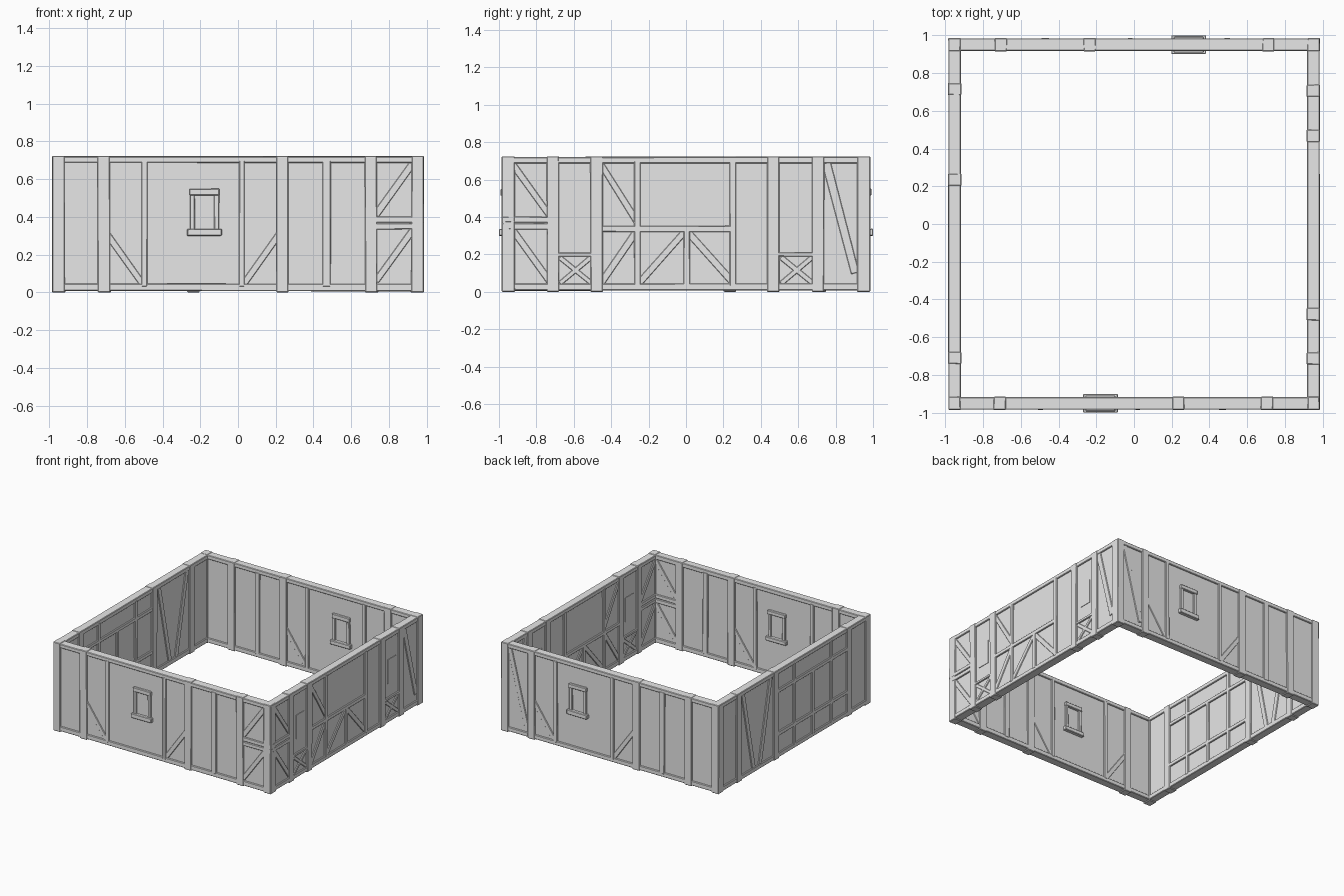
import bpy, bmesh, math, random
from mathutils import Matrix, Vector

random.seed(4)
cube = bpy.data.objects.get("Cube")
if cube:
    bpy.data.objects.remove(cube)

GREY = (0.8, 0.8, 0.8, 1.0)
mat = bpy.data.materials.new("plain grey")
mat.use_nodes = True
mat.diffuse_color = GREY
mat.node_tree.nodes["Principled BSDF"].inputs["Base Color"].default_value = GREY

R = 0.95           # distance from the centre to each wall's middle
TOP = 0.72
PANEL, BRACE, STUD, PLATE, POST = 0.046, 0.06, 0.069, 0.066, 0.071


def wall_frame(x, y, turned):
    """Local x runs along the wall, local y through it."""
    return Matrix.Translation((x, y, 0)) @ Matrix.Rotation(math.radians(90 * turned), 4, 'Z')


FRONT = wall_frame(0, -R, False)
BACK = wall_frame(0, R, False)
RIGHT = wall_frame(R, 0, True)
LEFT = wall_frame(-R, 0, True)


def beam(name, wall, start, end, width, depth, bevel=0.004, wobble=0.002):
    """A hewn timber running from start to end in the plane of a wall."""
    a, b = Vector(start), Vector(end)
    d = b - a
    mid = (a + b) / 2
    bm = bmesh.new()
    bmesh.ops.create_cube(bm, size=1)
    for v in bm.verts:
        v.co = Vector((v.co.x * d.length, v.co.y * depth, v.co.z * width))
        v.co.z += random.uniform(-wobble, wobble)
    if bevel:
        bmesh.ops.bevel(bm, geom=list(bm.edges), offset=bevel, segments=1, affect='EDGES')
    turn = Matrix.Rotation(-math.atan2(d.y, d.x), 4, 'Y')
    bm.transform(wall @ Matrix.Translation((mid.x, 0, mid.y)) @ turn)
    mesh = bpy.data.meshes.new(name)
    bm.to_mesh(mesh)
    bm.free()
    mesh.materials.append(mat)
    obj = bpy.data.objects.new(name, mesh)
    bpy.context.collection.objects.link(obj)
    return obj


def post(side, wall, u):
    beam(side + "_post", wall, (u, 0), (u, TOP + 0.004), 0.065, POST)


def stud(side, wall, u, top=0.7, width=0.033):
    beam(side + "_stud", wall, (u, 0.03), (u, top), width, STUD)


def brace(side, wall, start, end, width=0.036):
    beam(side + "_brace", wall, start, end, width, BRACE, 0.003)


def rail(side, wall, u0, u1, z, width=0.031):
    beam(side + "_rail", wall, (u0, z), (u1, z), width, STUD, 0.003)


def framed_window(side, wall, u):
    for s in (-1, 1):
        beam(side + "_window_jamb", wall, (u + s * 0.064, 0.32), (u + s * 0.064, 0.53), 0.026, 0.074)
    beam(side + "_window_lintel", wall, (u - 0.08, 0.532), (u + 0.08, 0.532), 0.035, 0.085)
    beam(side + "_window_sill", wall, (u - 0.092, 0.318), (u + 0.092, 0.318), 0.035, 0.1)
    beam(side + "_window_pane", wall, (u - 0.06, 0.42), (u + 0.06, 0.42), 0.18, PANEL + 0.004, 0, 0)


def corner_trellis(side, wall, s, lean):
    """Narrow corner bay with a double rail and two parallel braces."""
    for z in (0.35, 0.386):
        rail(side, wall, s * 0.7, s * 0.985, z)
    for low, high in ((0.06, 0.33), (0.41, 0.68)):
        inner, outer = (low, high) if lean else (high, low)
        brace(side, wall, (s * 0.73, inner), (s * 0.925, outer))


def crossed_bay(side, wall, u):
    """Narrow bay with a small shutter above a crossed panel."""
    beam(side + "_shutter", wall, (u, 0.32), (u, 0.515), 0.105, PANEL + 0.008, 0, 0)
    rail(side, wall, u - 0.1, u + 0.1, 0.2, 0.022)
    for s in (-1, 1):
        brace(side, wall, (u - s * 0.085, 0.045), (u + s * 0.085, 0.185), 0.026)


# Infill panels, sill plates and top plates on all four sides
for side, wall in (("front", FRONT), ("back", BACK), ("right", RIGHT), ("left", LEFT)):
    beam(side + "_panel", wall, (-R, TOP / 2), (R, TOP / 2), TOP - 0.03, PANEL, 0, 0)
    beam(side + "_top_plate", wall, (-0.975, 0.704), (0.975, 0.704), 0.034, PLATE)
    beam(side + "_sill_plate", wall, (-0.975, 0.026), (0.975, 0.026), 0.038, PLATE)

# Corner posts
for s in (-1, 1):
    for side, wall in (("front_corner", FRONT), ("back_corner", BACK)):
        post(side, wall, s * 0.952)

# Front and back share one layout, turned half way round
for side, wall, s, window in (("front", FRONT, 1, -0.178), ("back", BACK, -1, 0.29)):
    for u in (-0.712, 0.236, 0.705):
        post(side, wall, s * u)
    stud(side, wall, s * -0.495)
    stud(side, wall, s * 0.02)
    stud(side, wall, s * 0.47, width=0.045)
    brace(side, wall, (s * -0.70, 0.32), (s * -0.495, 0.03))
    brace(side, wall, (s * 0.225, 0.32), (s * 0.02, 0.03))
    framed_window(side, wall, window)
corner_trellis("front", FRONT, 1, True)
brace("back", BACK, (0.91, 0.69), (0.755, 0.08), 0.04)

# Right side: central braced bay between two crossed bays
for u in (-0.712, -0.478, 0.467, 0.707):
    post("right", RIGHT, u)
corner_trellis("right", RIGHT, -1, True)
for u in (-0.59, 0.592):
    crossed_bay("right", RIGHT, u)
for u in (-0.26, 0.25):
    stud("right", RIGHT, u)
stud("right", RIGHT, 0.003, 0.33)
rail("right", RIGHT, -0.46, 0.25, 0.336)
brace("right", RIGHT, (-0.46, 0.69), (-0.26, 0.37))
brace("right", RIGHT, (-0.46, 0.04), (-0.26, 0.33))
brace("right", RIGHT, (-0.25, 0.05), (0.0, 0.33))
brace("right", RIGHT, (0.0, 0.33), (0.25, 0.05))
brace("right", RIGHT, (0.75, 0.69), (0.905, 0.1), 0.045)

# Left side: a gridded bay and a bay with two leaning timbers
for u in (-0.71, 0.235, 0.715):
    post("left", LEFT, u)
for u in (-0.48, 0.0):
    stud("left", LEFT, u)
stud("left", LEFT, -0.24, 0.56)
for z in (0.2, 0.55):
    rail("left", LEFT, -0.7, 0.23, z)
brace("left", LEFT, (0.52, 0.04), (0.66, 0.69), 0.042)
brace("left", LEFT, (0.44, 0.04), (0.3, 0.69), 0.042)
